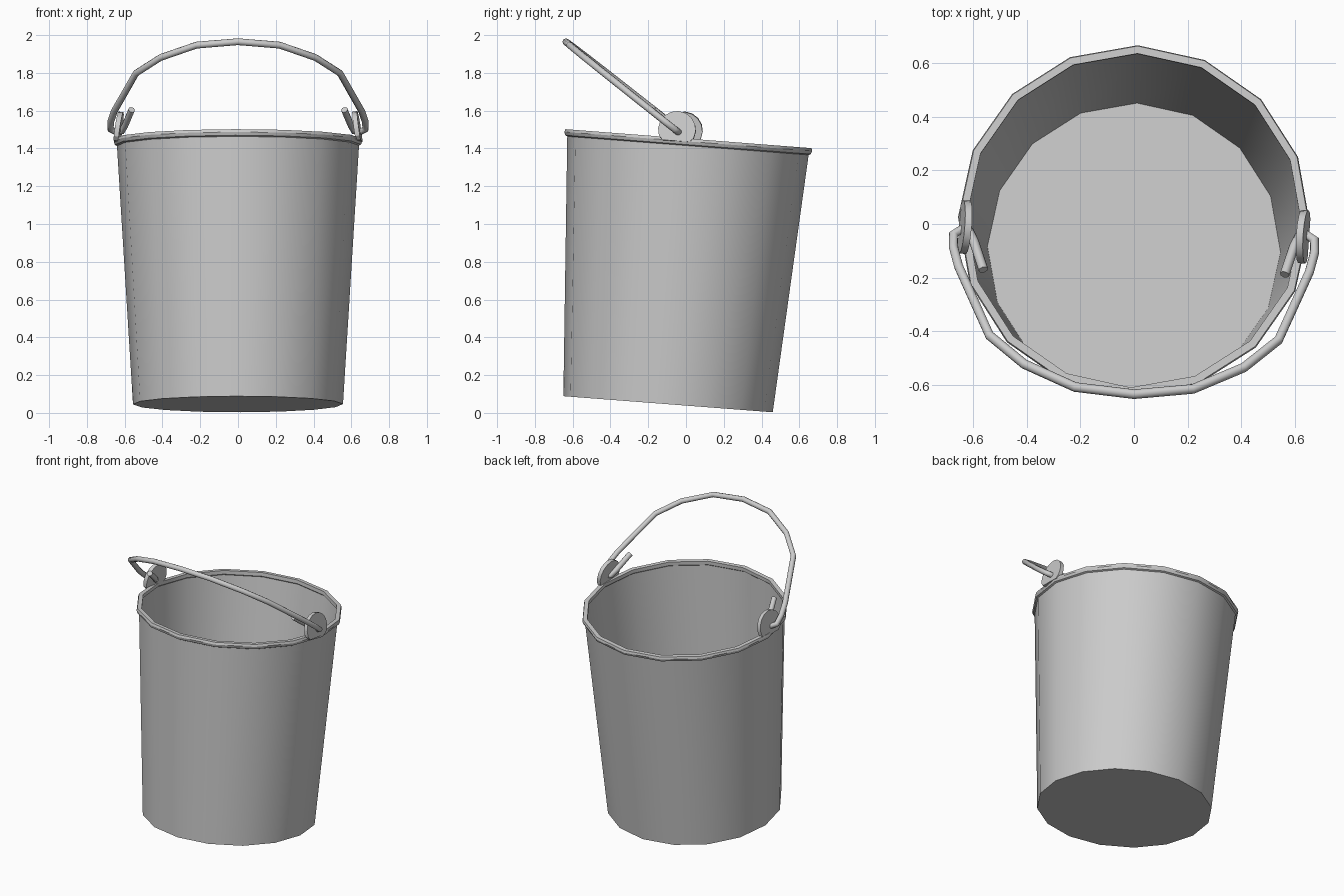
import bpy, bmesh
from math import sin, cos, pi, radians
from mathutils import Matrix

if "Cube" in bpy.data.objects:
    bpy.data.objects.remove(bpy.data.objects["Cube"])

# Frame of the leaning bucket: origin at the centre of its base
LEAN = Matrix.Translation((0, -0.095, 0.046)) @ Matrix.Rotation(radians(-4.4), 4, 'X')


def finish(name, bm, matrix):
    bmesh.ops.recalc_face_normals(bm, faces=bm.faces)
    bm.transform(matrix)
    me = bpy.data.meshes.new(name)
    bm.to_mesh(me)
    bm.free()
    ob = bpy.data.objects.new(name, me)
    bpy.context.collection.objects.link(ob)
    bpy.ops.object.select_all(action='DESELECT')
    ob.select_set(True)
    bpy.context.view_layer.objects.active = ob
    bpy.ops.object.shade_smooth_by_angle(angle=radians(30))
    return ob


def lathe(name, profile, closed=False, sides=16):
    bm = bmesh.new()
    rings = []
    for r, z in profile:
        rings.append([bm.verts.new((r * cos(a), r * sin(a), z))
                      for a in (2 * pi * i / sides - radians(1.2) for i in range(sides))])
    pairs = list(zip(rings, rings[1:]))
    if closed:
        pairs.append((rings[-1], rings[0]))
    else:
        bm.faces.new(rings[0])
        bm.faces.new(rings[-1])
    for lo, hi in pairs:
        for i in range(sides):
            j = (i + 1) % sides
            bm.faces.new((lo[i], lo[j], hi[j], hi[i]))
    return finish(name, bm, LEAN)


# Tapered thin-walled bucket and its rolled rim
lathe("bucket_body", [(0.556, 0), (0.642, 1.39), (0.634, 1.39), (0.548, 0.008)])
lathe("rim", [(0.640, 1.372), (0.652, 1.378), (0.658, 1.395), (0.654, 1.410),
              (0.626, 1.410), (0.626, 1.385)], closed=True)

# Ears: discs with the bottom cut off where they meet the rim
for side, label in ((1, "right"), (-1, "left")):
    bm = bmesh.new()
    outline = [(0.1 * cos(2 * pi * i / 16), 0.1 * sin(2 * pi * i / 16)) for i in range(-2, 11)]
    face = bm.faces.new([bm.verts.new((-0.013, y, max(z, -0.06))) for y, z in outline])
    ext = bmesh.ops.extrude_face_region(bm, geom=[face])
    moved = [g for g in ext["geom"] if isinstance(g, bmesh.types.BMVert)]
    bmesh.ops.translate(bm, verts=moved, vec=(0.026, 0, 0))
    place = (LEAN @ Matrix.Translation((0.633 * side, -0.046 - 0.018 * side, 1.451))
             @ Matrix.Rotation(radians(-4), 4, 'Z')
             @ Matrix.Rotation(radians(-8 * side), 4, 'Y'))
    finish("ear_" + label, bm, place)

# Wire handle: hooked ends and arch all lie in one slanted plane
half = [(0.563, -0.18), (0.598, -0.075), (0.615, -0.037), (0.645, -0.03), (0.675, -0.05),
        (0.674, -0.10), (0.655, -0.17), (0.54, -0.425), (0.41, -0.53), (0.22, -0.613)]
path = half + [(0, -0.636)] + [(-x, y) for x, y in reversed(half)]
cu = bpy.data.curves.new("handle", 'CURVE')
cu.dimensions = '3D'
cu.bevel_depth = 0.018
cu.bevel_resolution = 2
cu.use_fill_caps = True
sp = cu.splines.new('POLY')
sp.points.add(len(path) - 1)
for p, (x, y) in zip(sp.points, path):
    p.co = (x, y - 0.016 * x, 1.51 - 0.79 * (y + 0.06), 1)
handle = bpy.data.objects.new("handle", cu)
bpy.context.collection.objects.link(handle)
bpy.ops.object.select_all(action='DESELECT')
handle.select_set(True)
bpy.context.view_layer.objects.active = handle
bpy.ops.object.convert(target='MESH')
bpy.ops.object.shade_smooth_by_angle(angle=radians(50))
